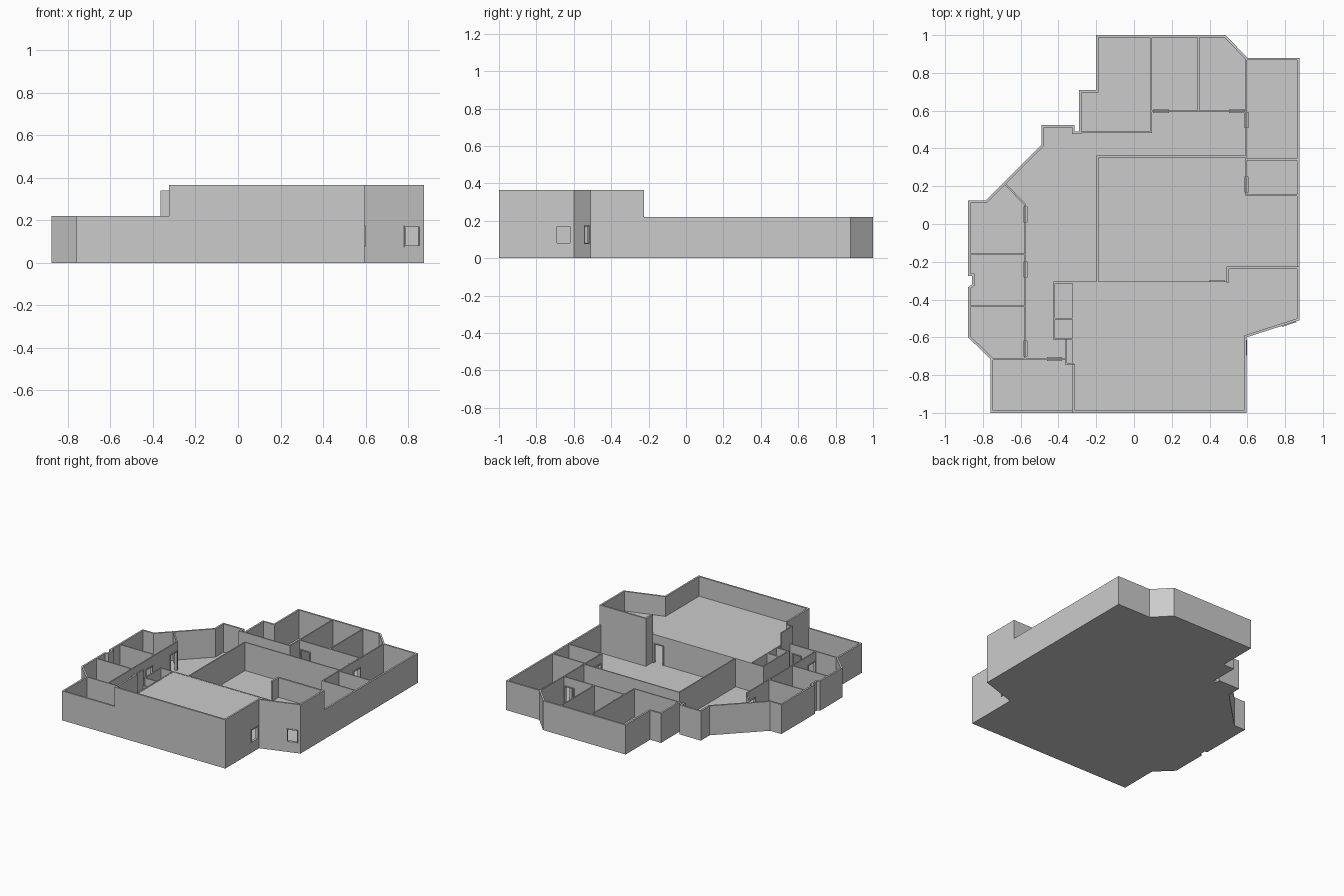
import bpy, bmesh, math
from mathutils import Vector, Matrix

if "Cube" in bpy.data.objects:
    bpy.data.objects.remove(bpy.data.objects["Cube"])

LOW, HIGH, MID = 0.22, 0.365, 0.34
T_OUT, T_IN = 0.013, 0.009


def make_object(name, bm):
    bmesh.ops.recalc_face_normals(bm, faces=bm.faces)
    mesh = bpy.data.meshes.new(name)
    bm.to_mesh(mesh)
    bm.free()
    ob = bpy.data.objects.new(name, mesh)
    bpy.context.collection.objects.link(ob)
    return ob


def slab(name, pts, z0, z1):
    """Flat plate from an outline."""
    bm = bmesh.new()
    face = bm.faces.new([bm.verts.new((x, y, z0)) for x, y in pts])
    top = bmesh.ops.extrude_face_region(bm, geom=[face])["geom"]
    bmesh.ops.translate(bm, vec=(0, 0, z1 - z0),
                        verts=[v for v in top if isinstance(v, bmesh.types.BMVert)])
    return make_object(name, bm)


def offset(pts, d):
    """Mitred parallel line, positive to the left of the path."""
    pts = [Vector(p) for p in pts]
    dirs = [(b - a).normalized() for a, b in zip(pts, pts[1:])]
    norms = [Vector((-v.y, v.x)) for v in dirs]
    out = []
    for i, p in enumerate(pts):
        n0, n1 = norms[max(i - 1, 0)], norms[min(i, len(norms) - 1)]
        out.append(p + (n0 + n1) * d / (1 + n0.dot(n1)))
    return out


def wall(name, pts, z1=LOW, t=None, z0=0.0):
    """Outer walls thicken inwards (t given), partitions are centred."""
    a, b = (0, t) if t else (-T_IN / 2, T_IN / 2)
    left, right = offset(pts, b), offset(pts, a)
    bm = bmesh.new()
    rings = [[bm.verts.new((p.x, p.y, z)) for p, z in
              ((r, z0), (l, z0), (l, z1), (r, z1))] for l, r in zip(left, right)]
    for r0, r1 in zip(rings, rings[1:]):
        for k in range(4):
            m = (k + 1) % 4
            bm.faces.new((r0[k], r0[m], r1[m], r1[k]))
    bm.faces.new(rings[0])
    bm.faces.new(rings[-1])
    return make_object(name, bm)


def box(name, center, size, angle=0.0):
    bm = bmesh.new()
    bmesh.ops.create_cube(bm, size=1, matrix=Matrix.Translation(center)
                          @ Matrix.Rotation(angle, 4, 'Z') @ Matrix.Diagonal((*size, 1)))
    return make_object(name, bm)


def opening(host, name, x, y, angle, width, z0, z1, window=False):
    """Cut a hole through a wall and put a slim projecting frame around it."""
    cutter = box(name + "_cutter", (x, y, (z0 + z1) / 2), (width, 0.06, z1 - z0), angle)
    cutter.hide_render = True
    cutter.hide_viewport = True
    mod = host.modifiers.new(name, 'BOOLEAN')
    mod.operation, mod.solver, mod.object = 'DIFFERENCE', 'EXACT', cutter
    f, depth = 0.006, 0.02
    c, s = math.cos(angle), math.sin(angle)
    for side in (-1, 1):
        o = side * (width - f) / 2
        box(name + "_jamb", (x + c * o, y + s * o, (z0 + z1) / 2), (f, depth, z1 - z0), angle)
    rails = (z0 + f / 2, z1 - f / 2) if window else (z1 - f / 2,)
    for z in rails:
        box(name + "_rail", (x, y, z), (width - 2 * f, depth, f), angle)


# Outer outlines, counter-clockwise
low = [(.875, -.225), (.875, .88), (.6, .88), (.485, 1), (-.2, 1), (-.2, .71),
       (-.29, .71), (-.29, .49), (-.315, .49), (-.315, .525), (-.49, .525),
       (-.49, .42), (-.785, .125), (-.878, .125), (-.878, -.275), (-.858, -.275),
       (-.858, -.32), (-.878, -.335), (-.878, -.6), (-.76, -.715), (-.76, -1), (-.325, -1)]
tall = [(-.325, -.74), (-.325, -1), (.595, -1), (.595, -.6), (.875, -.51),
        (.875, -.225), (.49, -.225), (.49, -.31)]

# Ground plate, raised hall deck and outer walls
slab("ground_floor", low + tall[2:5], 0, .008)
slab("hall_deck", [(-.325, -.31), (-.325, -.998)] + [
    (.593, -.998), (.593, -.598), (.873, -.508), (.873, -.227), (.492, -.227), (.492, -.31)],
     .205, .218)
wall("outer_wall", low, LOW, T_OUT)
hall = wall("hall_wall", tall, HIGH, T_OUT)

# Walls under and beside the hall deck
hall_north = wall("hall_north_wall", [(-.32, -.31), (.495, -.31)])
wall("hall_west_wall", [(-.32, -.31), (-.32, -.74)])
wall("tall_closet_wall", [(-.32, -.74), (-.36, -.74), (-.36, -.61)], MID)

# West rooms
west = wall("west_corridor_wall", [(-.685, .215), (-.575, .1), (-.575, -.715)])
for y in (-.16, -.435):
    wall("west_partition", [(-.87, y), (-.575, y)])
south_west = wall("south_west_wall", [(-.755, -.715), (-.36, -.715)])

# Closets beside the hall
wall("closet_wall", [(-.32, -.31), (-.422, -.31), (-.422, -.61), (-.32, -.61)])
wall("closet_partition", [(-.422, -.502), (-.32, -.502)])

# Central room
wall("central_room_wall", [(-.193, -.31), (-.193, .357), (.595, .357)])

# North and east rooms
north = wall("north_corridor_wall", [(.09, .597), (.595, .597)])
wall("north_west_room_wall", [(-.315, .485), (.09, .485), (.09, .99)])
wall("north_partition", [(.342, .597), (.342, .99)])
east = wall("east_corridor_wall", [(.595, .88), (.595, .152), (.87, .152)])
wall("east_partition", [(.595, .342), (.87, .342)])

# Doors
UP = math.pi / 2
for y in (.05, -.24, -.66):
    opening(west, "west_door", -.575, y, UP, .085, .008, .155)
for y in (.55, .21):
    opening(east, "east_door", .595, y, UP, .085, .008, .155)
for x in (.143, .545):
    opening(north, "north_door", x, .597, 0, .085, .008, .155)
opening(south_west, "south_west_door", -.42, -.715, 0, .08, .008, .155)
opening(hall_north, "hall_door", .44, -.31, 0, .085, .008, .155)

# Hall windows
slant = math.atan2(.09, .28)
opening(hall, "slanted_window", .818, -.523, slant, .08, .075, .175, True)
opening(hall, "side_window", .589, -.655, UP, .08, .075, .175, True)
